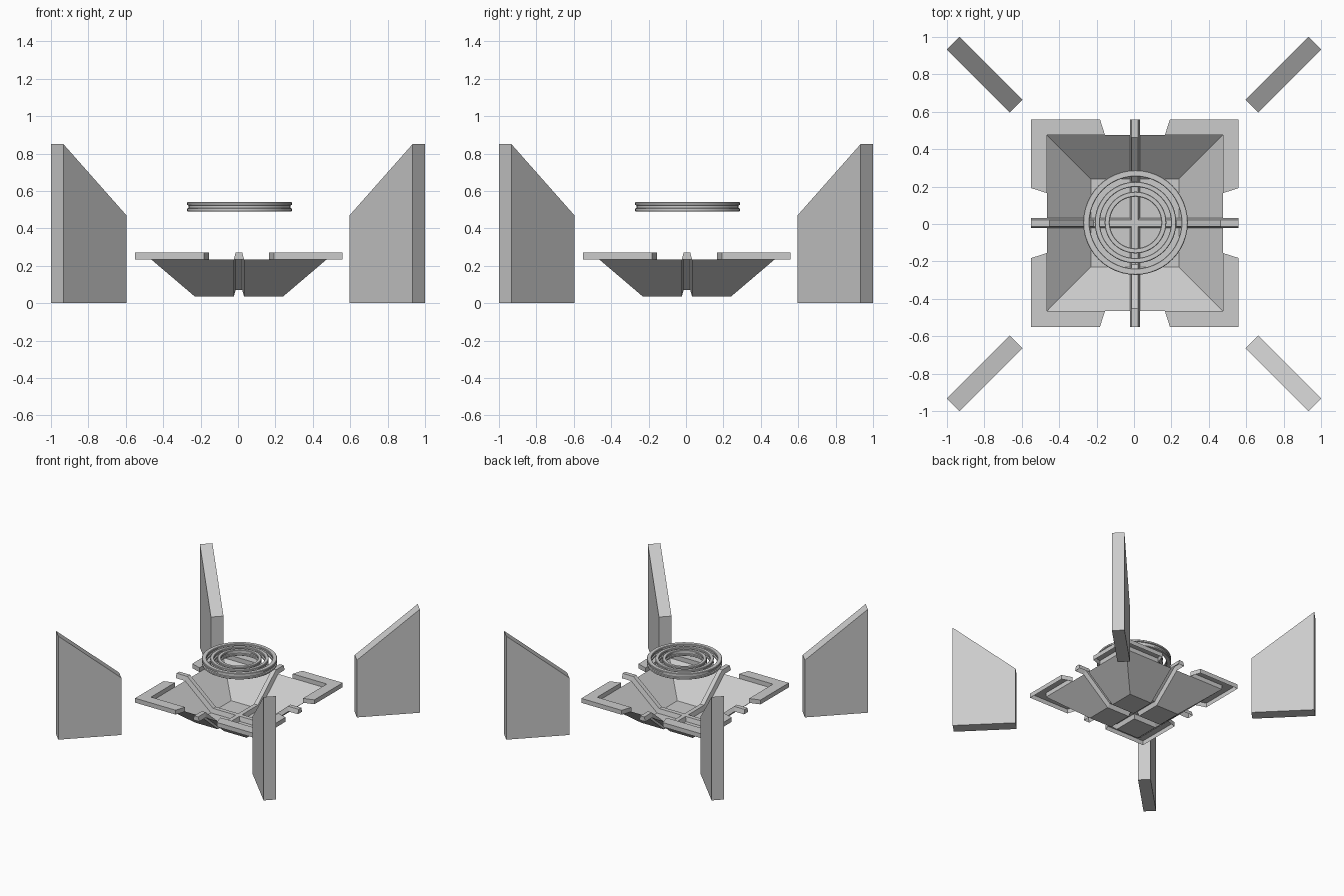
import bpy, bmesh, math
from mathutils import Matrix, Vector

if "Cube" in bpy.data.objects:
    bpy.data.objects.remove(bpy.data.objects["Cube"])

OFF = Vector((0.005, 0.005, 0))      # dish sits very slightly off centre


def build(name, parts, offset=OFF, turns=4, smooth=False):
    """Make a mesh from lists of polygons, repeated around z."""
    bm = bmesh.new()
    for k in range(turns):
        rot = Matrix.Rotation(k * math.pi / 2, 3, 'Z')
        for poly in parts:
            bm.faces.new([bm.verts.new(rot @ Vector(p) + offset) for p in poly])
    bmesh.ops.remove_doubles(bm, verts=bm.verts, dist=0.0005)
    bmesh.ops.recalc_face_normals(bm, faces=bm.faces)
    me = bpy.data.meshes.new(name)
    bm.to_mesh(me)
    bm.free()
    ob = bpy.data.objects.new(name, me)
    bpy.context.collection.objects.link(ob)
    return ob


def walls(loop, z0, z1):
    n = len(loop)
    return [[(*loop[i], z0), (*loop[(i + 1) % n], z0),
             (*loop[(i + 1) % n], z1), (*loop[i], z1)] for i in range(n)]


# Diagonal corner fins with sloping tops
S = math.sqrt(2)
r0, r1, t = 0.63 * S, 0.9665 * S, 0.0335 * S
profile = [(r0, 0), (r1, 0), (r1, 0.85), (r0, 0.47)]
diag = Matrix.Rotation(math.pi / 4, 3, 'Z')
sides = [[diag @ Vector((r, s, z)) for r, z in profile] for s in (-t, t)]
fin = sides + [[sides[0][i], sides[0][(i + 1) % 4], sides[1][(i + 1) % 4], sides[1][i]]
               for i in range(4)]
build("corner_fins", fin, Vector((0, 0, 0)))

# Square dish: four thin quarters separated by the rib channels
g, a, b, lo, hi, rise = 0.0275, 0.235, 0.47, 0.035, 0.235, 0.036
quarter = [[(g, g, lo), (a, g, lo), (a, a, lo), (g, a, lo)],
           [(a, g, lo), (b, g, hi), (b, b, hi), (a, a, lo)],
           [(g, a, lo), (a, a, lo), (b, b, hi), (g, b, hi)]]
build("dish", quarter)

# Raised L-shaped rims, open underneath
o = 0.555
ell = [(0.16, b), (0.187, o), (o, o), (o, 0.187), (b, 0.16), (b, b)]
build("rim_corners", walls(ell, hi, hi + rise) + [[(x, y, hi + rise) for x, y in ell]])

# Ribs: raised open channels following the dish section
w = 0.0175
base = [(g, lo), (a, lo), (b, hi), (o, hi)]
top = [(w, lo + rise), (a - 0.013, lo + rise), (b - 0.013, hi + rise), (o, hi + rise)]
rib = []
for i in range(3):
    (bx0, bz0), (bx1, bz1) = base[i:i + 2]
    (tx0, tz0), (tx1, tz1) = top[i:i + 2]
    rib.append([(tx0, -w, tz0), (tx1, -w, tz1), (tx1, w, tz1), (tx0, w, tz0)])
    for s in (-1, 1):
        rib.append([(bx0, s * g, bz0), (bx1, s * g, bz1), (tx1, s * w, tz1), (tx0, s * w, tz0)])
rib.append([(o, -g, hi), (o, g, hi), (o, w, hi + rise), (o, -w, hi + rise)])
rib.append([(0, 0, lo + rise), (w, -w, lo + rise), (w, w, lo + rise)])
build("ribs", rib)

# Three floating concentric rings with grooved sides
N = 48
for name, ri, ro in (("outer_ring", 0.246, 0.28), ("middle_ring", 0.19, 0.218),
                     ("inner_ring", 0.138, 0.165)):
    d = 0.008
    sec = [(ro, 0.494), (ro, 0.506), (ro - d, 0.509), (ro - d, 0.522), (ro, 0.525), (ro, 0.537),
           (ro - 0.003, 0.54), (ri + 0.003, 0.54), (ri, 0.537), (ri, 0.525), (ri + d, 0.522),
           (ri + d, 0.509), (ri, 0.506), (ri, 0.494), (ri + 0.003, 0.491), (ro - 0.003, 0.491)]
    faces = []
    for k in range(N):
        m0, m1 = (Matrix.Rotation(2 * math.pi * j / N, 3, 'Z') for j in (k, k + 1))
        for i, (r, z) in enumerate(sec):
            p, q = Vector((r, 0, z)), Vector((sec[i - 1][0], 0, sec[i - 1][1]))
            faces.append([m0 @ p, m1 @ p, m1 @ q, m0 @ q])
    ring = build(name, faces, Vector((0.008, 0.008, 0)), turns=1)
    bpy.ops.object.select_all(action='DESELECT')
    ring.select_set(True)
    bpy.context.view_layer.objects.active = ring
    bpy.ops.object.shade_smooth_by_angle(angle=math.radians(30))
